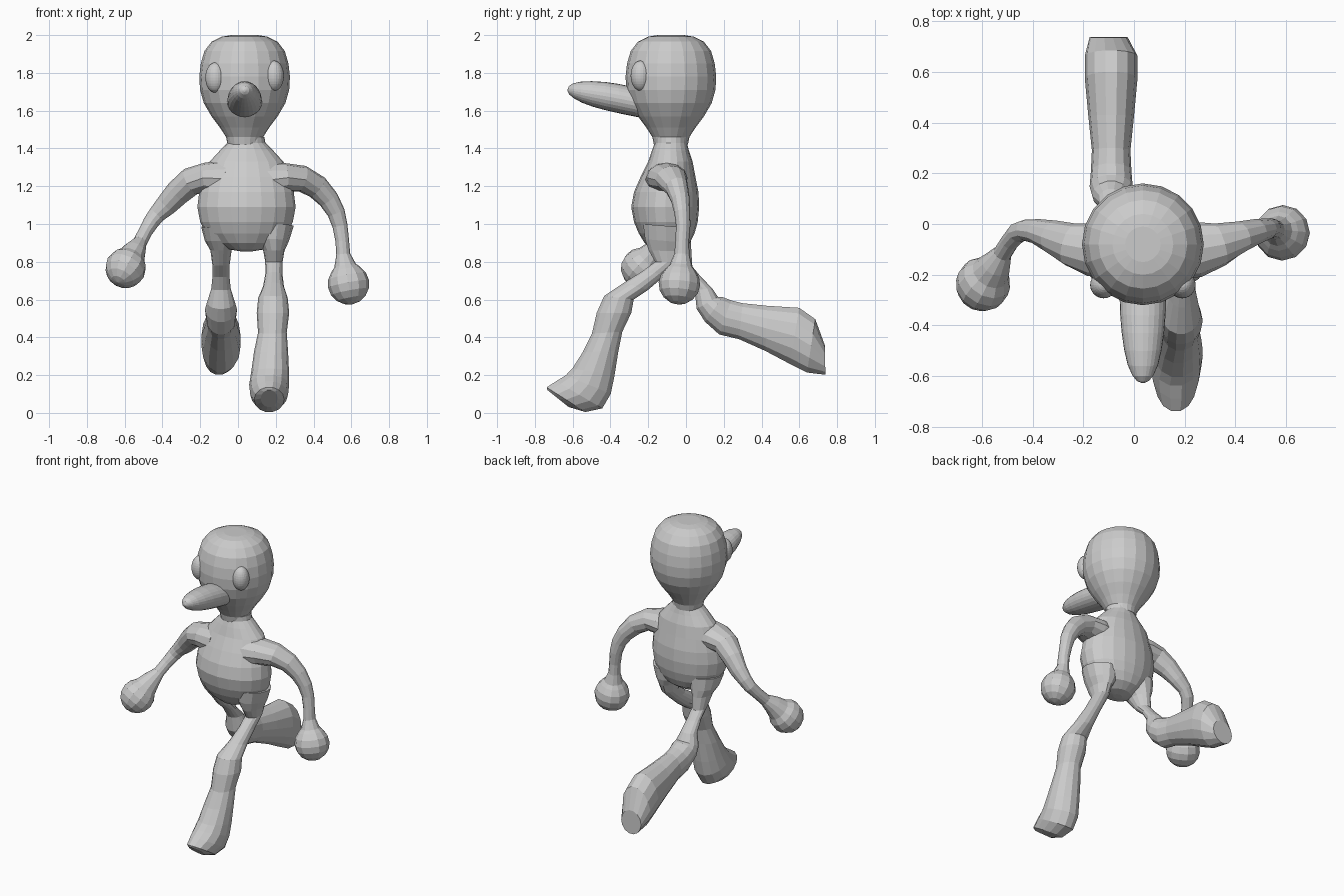
import bpy
from math import sin, cos, pi
from mathutils import Vector


def skin(name, rings, sides):
    """Loft elliptical rings given as (centre, u axis, v axis) into a closed flat-shaded mesh."""
    verts, faces = [], []
    for c, u, v in rings:
        for i in range(sides):
            a = 2 * pi * i / sides
            verts.append(Vector(c) + Vector(u) * cos(a) + Vector(v) * sin(a))
    for k in range(len(rings) - 1):
        for i in range(sides):
            j = (i + 1) % sides
            p, q = k * sides, (k + 1) * sides
            faces.append((p + i, p + j, q + j, q + i))
    faces.append(tuple(reversed(range(sides))))
    faces.append(tuple(range((len(rings) - 1) * sides, len(rings) * sides)))
    me = bpy.data.meshes.new(name)
    me.from_pydata(verts, [], faces)
    ob = bpy.data.objects.new(name, me)
    bpy.context.collection.objects.link(ob)
    bpy.context.view_layer.objects.active = ob
    bpy.ops.object.mode_set(mode='EDIT')
    bpy.ops.mesh.select_all(action='SELECT')
    bpy.ops.mesh.normals_make_consistent(inside=False)
    bpy.ops.object.mode_set(mode='OBJECT')
    return ob


def stack(name, cx, rows, sides=20):
    """Upright shape from rows of (z, half width, front y, back y)."""
    skin(name, [((cx, (f + b) / 2, z), (w, 0, 0), (0, (b - f) / 2, 0))
                for z, w, f, b in rows], sides)


def side_loft(name, rows, sides=14):
    """Shape from side outline: (front y, front z, back y, back z, centre x, half width)."""
    skin(name, [((x, (ya + yb) / 2, (za + zb) / 2), (w, 0, 0),
                 (0, (yb - ya) / 2, (zb - za) / 2))
                for ya, za, yb, zb, x, w in rows], sides)


def arm(name, path, hand, r, sides=12):
    """Tube along (x, y, z, radius, depth radius), ending in a ball hand."""
    pts = [(Vector(p[:3]), p[3], p[4]) for p in path]
    hand = Vector(hand)
    d = (hand - pts[-1][0]).normalized()
    for k in range(2, 9):
        a = pi * k / 8
        rr = max(r * sin(a), 0.004)
        pts.append((hand - d * r * cos(a), rr, rr))
    rings = []
    for i, (c, ru, rv) in enumerate(pts):
        t = (pts[min(i + 1, len(pts) - 1)][0] - pts[max(i - 1, 0)][0]).normalized()
        u = t.cross(Vector((0, 1, 0))).normalized()
        v = t.cross(u).normalized()
        rings.append((c, u * ru, v * rv))
    skin(name, rings, sides)


# Head
R = [(2.0, .07), (1.992, .12), (1.965, .175), (1.915, .213), (1.85, .232), (1.78, .24),
     (1.71, .236), (1.64, .216), (1.57, .175), (1.51, .13), (1.46, .098), (1.42, .09)]
stack("head", .035, [(z, r, -.08 - r, -.08 + r) for z, r in R])

# Torso
stack("torso", .045, [
    (1.46, .095, -.165, .005), (1.43, .1, -.165, .005), (1.39, .14, -.18, .015),
    (1.33, .195, -.2, .035), (1.25, .228, -.24, .05), (1.17, .25, -.275, .066),
    (1.09, .26, -.29, .07), (1.01, .245, -.275, .062), (.95, .215, -.25, .045),
    (.9, .16, -.22, .02), (.865, .09, -.18, -.03), (.855, .03, -.13, -.08)])

# Eyes
for side, x, z in (("right", -.12, 1.775), ("left", .19, 1.785)):
    bpy.ops.mesh.primitive_uv_sphere_add(segments=24, ring_count=16, radius=1,
                                         location=(x, -.24, z))
    eye = bpy.context.object
    eye.name = side + "_eye"
    eye.scale = (.053, .053, .08)

# Nose
side_loft("nose", [
    (-.2, 1.73, -.15, 1.57, .035, .09), (-.29, 1.728, -.26, 1.567, .035, .092),
    (-.36, 1.742, -.34, 1.583, .035, .09), (-.43, 1.752, -.42, 1.601, .035, .084),
    (-.5, 1.756, -.49, 1.62, .035, .074), (-.56, 1.753, -.55, 1.642, .035, .06),
    (-.6, 1.744, -.592, 1.664, .035, .042), (-.62, 1.73, -.617, 1.685, .035, .024),
    (-.627, 1.712, -.626, 1.7, .035, .006)], 24)

# Arms with ball hands
arm("right_arm", [
    (-.06, -.11, 1.24, .1, .11), (-.17, -.1, 1.245, .08, .105), (-.25, -.08, 1.225, .075, .085),
    (-.32, -.05, 1.165, .068, .066), (-.38, -.03, 1.1, .058, .05), (-.43, -.025, 1.05, .046, .042),
    (-.46, -.035, 1.01, .042, .04), (-.49, -.07, .96, .037, .036), (-.518, -.115, .905, .037, .037),
    (-.545, -.16, .86, .06, .06)], (-.595, -.237, .767), .108)
arm("left_arm", [
    (.14, -.11, 1.23, .1, .11), (.25, -.1, 1.245, .078, .11), (.34, -.08, 1.24, .07, .085),
    (.42, -.05, 1.195, .064, .062), (.48, -.03, 1.13, .055, .05), (.52, -.02, 1.06, .047, .042),
    (.54, -.015, .99, .04, .038), (.552, -.02, .91, .036, .036), (.557, -.022, .84, .037, .04),
    (.567, -.027, .78, .058, .06)], (.585, -.035, .683), .11)

# Forward leg
side_loft("left_leg", [
    (-.23, 1.0, .02, .98, .185, .11), (-.22, .92, .01, .9, .185, .085),
    (-.2, .86, -.005, .855, .19, .056), (-.165, .8, -.03, .8, .19, .046),
    (-.24, .745, -.1, .735, .19, .045), (-.33, .69, -.2, .65, .188, .055),
    (-.435, .62, -.275, .6, .185, .078), (-.475, .53, -.287, .53, .185, .086),
    (-.5, .42, -.335, .43, .182, .076), (-.55, .32, -.355, .33, .175, .09),
    (-.605, .235, -.375, .2, .17, .1), (-.64, .2, -.395, .1, .165, .106),
    (-.69, .17, -.44, .022, .165, .1), (-.74, .137, -.53, .003, .165, .08),
    (-.735, .122, -.62, .03, .165, .045)])

# Trailing leg
side_loft("right_leg", [
    (-.22, .98, .03, .99, -.085, .11), (-.18, .91, .03, .91, -.09, .085),
    (-.14, .86, .03, .86, -.09, .056), (-.07, .78, .035, .775, -.09, .045),
    (0, .72, .08, .72, -.09, .045), (.045, .65, .14, .66, -.09, .052),
    (.055, .55, .17, .615, -.09, .075), (.1, .48, .195, .615, -.09, .085),
    (.175, .413, .24, .598, -.09, .08), (.28, .388, .3, .583, -.09, .076),
    (.42, .325, .43, .57, -.09, .09), (.55, .255, .6, .56, -.09, .104),
    (.64, .21, .685, .5, -.09, .104), (.738, .2, .735, .36, -.1, .075)])
